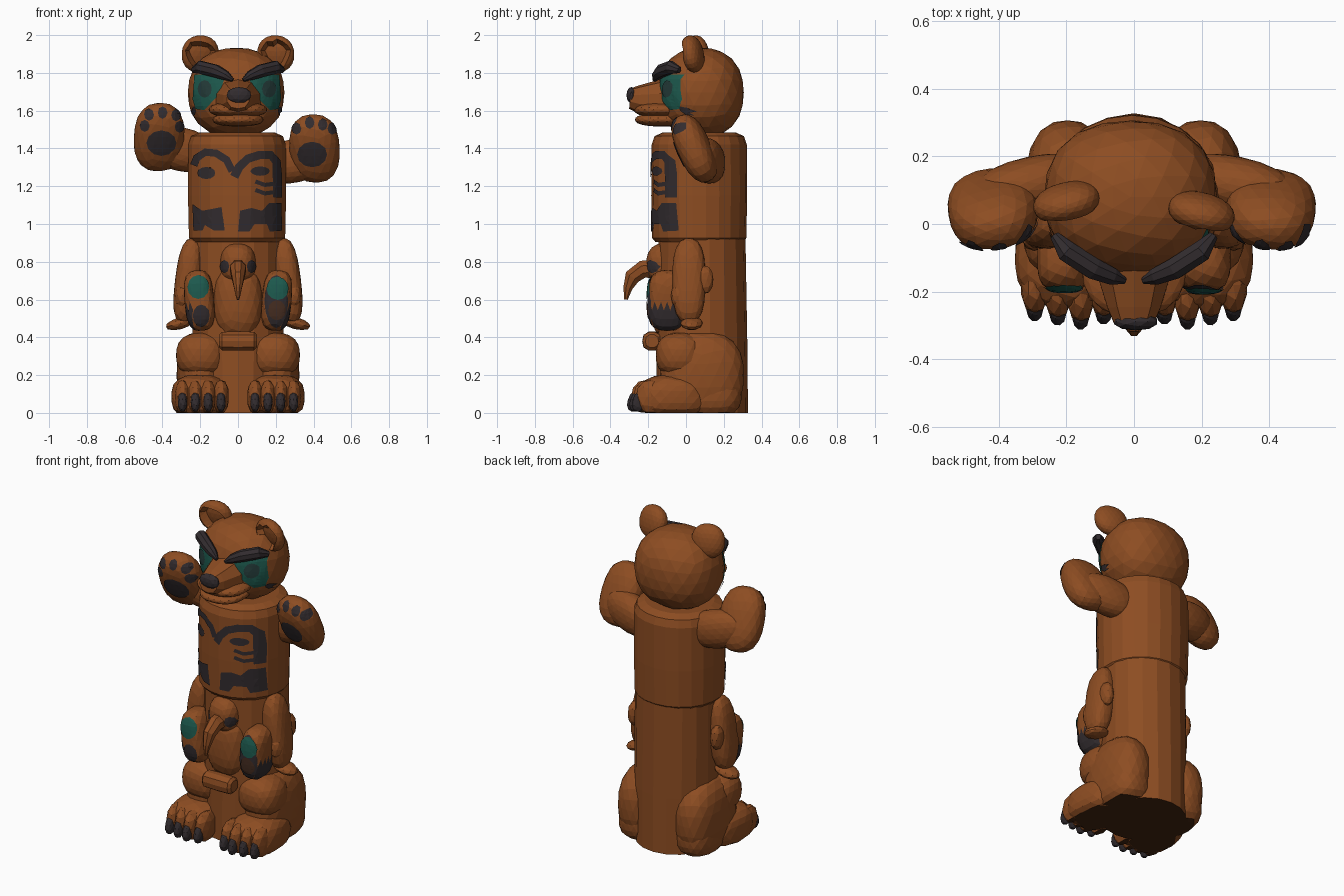
import bpy, bmesh, math
from mathutils import Vector, Euler
from mathutils.bvhtree import BVHTree

if "Cube" in bpy.data.objects:
    bpy.data.objects.remove(bpy.data.objects["Cube"])


def material(name, rgb):
    m = bpy.data.materials.new(name)
    m.diffuse_color = (*rgb, 1)
    m.use_nodes = True
    m.node_tree.nodes["Principled BSDF"].inputs["Base Color"].default_value = m.diffuse_color
    return m


WOOD = material("cedar brown", (0.268, 0.074, 0.016))
DARK = material("charcoal paint", (0.032, 0.025, 0.028))
TEAL = material("teal paint", (0.012, 0.10, 0.075))
PUPIL = material("dark teal paint", (0.018, 0.045, 0.042))
UMBER = material("dark brown paint", (0.06, 0.026, 0.015))
BASE = material("dark underside", (0.055, 0.018, 0.005))


def finish(name, bm, mat):
    me = bpy.data.meshes.new(name)
    bm.to_mesh(me)
    bm.free()
    me.materials.append(mat)
    ob = bpy.data.objects.new(name, me)
    bpy.context.collection.objects.link(ob)
    # Darker wood on the ground face
    if mat == WOOD:
        me.materials.append(BASE)
        for f in me.polygons:
            if f.center.z < .004:
                f.material_index = 1
    return ob


def blob(name, centre, half, power=2.4, rot=(0, 0, 0), mat=WOOD, sub=3):
    """Faceted rounded block, cut flat at the ground."""
    bm = bmesh.new()
    bmesh.ops.create_icosphere(bm, subdivisions=sub, radius=1)
    turn = Euler([math.radians(a) for a in rot])
    for v in bm.verts:
        k = sum(abs(c) ** power for c in v.co) ** (-1 / power)
        p = Vector([c * k * h for c, h in zip(v.co, half)])
        p.rotate(turn)
        v.co = p + Vector(centre)
        v.co.z = max(v.co.z, 0)
    return finish(name, bm, mat)


def tube(name, path, u=(1, 0, 0), power=2.0, sides=10, mat=WOOD):
    """Loft of rings; each path entry is (point, radius along u, other radius)."""
    bm = bmesh.new()
    pts = [Vector(p[0]) for p in path]
    rings = []
    for i, (_, ru, rv) in enumerate(path):
        t = (pts[min(i + 1, len(pts) - 1)] - pts[max(i - 1, 0)]).normalized()
        a = Vector(u)
        a = (a - t * a.dot(t)).normalized()
        b = t.cross(a)
        ring = []
        for j in range(sides):
            w = 2 * math.pi * (j + 0.5) / sides
            c, s = math.cos(w), math.sin(w)
            k = (abs(c) ** power + abs(s) ** power) ** (-1 / power)
            ring.append(bm.verts.new(pts[i] + a * c * k * ru + b * s * k * rv))
        rings.append(ring)
    for r, q in zip(rings, rings[1:]):
        for j in range(sides):
            n = (j + 1) % sides
            bm.faces.new((r[j], r[n], q[n], q[j]))
    bm.faces.new(rings[0])
    bm.faces.new(rings[-1])
    bmesh.ops.recalc_face_normals(bm, faces=bm.faces)
    return finish(name, bm, mat)


def paint(name, outline, target, mat=DARK, off=0.005):
    """Thin painted plate: an x/z outline projected from the front onto a part."""
    me = target.data
    tree = BVHTree.FromPolygons([v.co for v in me.vertices],
                                [tuple(p.vertices) for p in me.polygons])
    bm = bmesh.new()
    bm.faces.new([bm.verts.new((x, 0, z)) for x, z in outline])
    bmesh.ops.triangulate(bm, faces=bm.faces[:])
    for axis, k in ((Vector((1, 0, 0)), 0), (Vector((0, 0, 1)), 1)):
        lo, hi = min(p[k] for p in outline), max(p[k] for p in outline)
        for i in range(1, int((hi - lo) / 0.02) + 1):
            bmesh.ops.bisect_plane(bm, geom=bm.verts[:] + bm.edges[:] + bm.faces[:],
                                   plane_co=axis * (lo + i * 0.02), plane_no=axis)
    bmesh.ops.triangulate(bm, faces=bm.faces[:])
    for v in bm.verts:
        hit, n, _, _ = tree.ray_cast(Vector((v.co.x, -1, v.co.z)), Vector((0, 1, 0)))
        if hit is None:
            hit, n, _, _ = tree.find_nearest(v.co)
        v.co = hit + n * off
    for f in bm.faces:
        f.normal_update()
        if f.normal.y > 0:
            f.normal_flip()
    return finish(name, bm, mat)


def oval(x, z, rx, rz, n=12):
    return [(x + rx * math.cos(2 * math.pi * i / n), z + rz * math.sin(2 * math.pi * i / n))
            for i in range(n)]


def band(pts, w):
    p = [Vector(q) for q in pts]
    left, right = [], []
    for i, q in enumerate(p):
        t = (p[min(i + 1, len(p) - 1)] - p[max(i - 1, 0)]).normalized()
        n = Vector((-t.y, t.x)) * w / 2
        left.append(tuple(q + n))
        right.append(tuple(q - n))
    return left + right[::-1]


# Pole trunk
tube("lower_trunk", [((0, 0.085, z), rx, ry) for z, rx, ry in
     ((0, .235, .243), (0.35, .245, .24), (0.92, .245, .23))], power=2.05, sides=18)
chest = tube("chest", [((-.005, 0.07, z), r, r - .008) for z, r in
             ((.905, .24), (.925, .257), (1.15, .262), (1.42, .26), (1.465, .245), (1.485, .2))],
             power=2.05, sides=22)

# Painted chest design
paint("chest_brow_left", band([(-.23, 1.31), (-.215, 1.35), (-.17, 1.38), (-.115, 1.375),
                               (-.06, 1.34), (-.03, 1.28)], .04), chest)
paint("chest_brow_right", band([(-.02, 1.25), (.005, 1.3), (.05, 1.345), (.11, 1.365), (.17, 1.365),
                                (.2, 1.33), (.206, 1.26), (.206, 1.14)], .045), chest)
paint("chest_eye_left", oval(-.165, 1.27, .047, .032), chest)
paint("chest_eye_right", oval(.115, 1.28, .05, .025), chest)
for i, z in enumerate((1.215, 1.17)):
    paint("chest_stripe", band([(.09, z + .01), (.14, z - .008), (.2, z)], .022), chest)
paint("chest_mark_left", [(-.237, 1.105), (-.185, 1.07), (-.085, 1.09), (-.07, .965), (-.125, .965),
                          (-.138, .995), (-.172, .995), (-.185, .965), (-.232, .965)], chest)
paint("chest_mark_right", [(0, .96), (.01, 1.07), (.07, 1.085), (.125, 1.07), (.16, 1.11),
                           (.225, 1.11), (.23, .965), (.165, .96), (.15, 1.0), (.085, 1.0),
                           (.06, .96)], chest)

# Bear head
head = blob("head", (-.01, .08, 1.695), (.256, .226, .238), 2.3)
tube("muzzle", [((0, 0, 1.655), .16, .12), ((0, -.14, 1.655), .115, .11),
                ((0, -.25, 1.66), .08, .075), ((0, -.295, 1.665), .06, .055)], power=2.4)
blob("upper_lip", (0, -.13, 1.605), (.155, .145, .042), 2.3)
blob("lower_jaw", (0, -.125, 1.552), (.135, .145, .036), 2.4)
blob("nose", (.005, -.289, 1.682), (.066, .026, .043), 2.2, mat=DARK, sub=2)
for s in (-1, 1):
    dx = 0 if s > 0 else -.012
    # Ear with hollow front
    ear = blob("ear", (s * .2, .05 - s * .015, 1.9), (.1, .055, .1), 2.2, (12, 0, -s * 14))
    c = Vector((s * .2, .05, 1.895))
    for v in ear.data.vertices:
        d = v.co - c
        if d.y < -.01 and math.hypot(d.x, d.z) < .065:
            v.co.y += .05
    # Eye patch, pupil, cheek mark and brow
    eye = [(.06, 1.765), (.12, 1.79), (.215, 1.79), (.224, 1.66), (.21, 1.61), (.165, 1.605), (.09, 1.68)]
    paint("eye_patch", [(s * x + dx, z) for x, z in eye], head, TEAL, .005)
    paint("pupil", oval(s * .16 + dx, 1.715, .036, .045), head, PUPIL, .009)
    paint("cheek_mark", oval(s * .217 + dx, 1.6, .011, .024, 8), head, DARK, .007)
    tube("brow", [((s * .235, -.035, 1.815), .018, .015), ((s * .2, -.08, 1.83), .036, .034),
                  ((s * .12, -.132, 1.81), .036, .034), ((s * .065, -.155, 1.785), .026, .027),
                  ((s * .028, -.168, 1.762), .01, .01)], u=(0, 0, 1), sides=8, mat=DARK)

# Raised arms and paws with pads
toes = {-1: ((-.492, 1.52), (-.47, 1.578), (-.40, 1.588), (-.33, 1.575), (-.312, 1.515)),
        1: ((.312, 1.505), (.38, 1.535), (.447, 1.525), (.497, 1.505))}
for s, px, pz in ((-1, -.418, 1.46), (1, .405, 1.4)):
    blob("arm", (s * .3, .115, pz - .065), (.19, .085, .115), 2.2, (0, -s * 12, s * -12))
    paw = blob("paw", (px, .045, pz), (.133, .088, .19), 2.5, (24, 0, s * -8))
    paint("palm_pad", oval(px - s * .012, pz - .03, .078, .067), paw)
    for x, z in toes[s]:
        paint("toe_pad", oval(x, z, .025, .031, 8), paw)

# Haunches, feet and claws
for s in (-1, 1):
    blob("haunch", (s * .197, .085, .2), (.128, .222, .23), 2.5)
    blob("haunch_base", (s * .195, .13, .1), (.12, .165, .13), 2.6)
    blob("thigh_front", (s * .193, -.03, .305), (.135, .13, .12), 2.5)
    blob("foot", (s * .2, -.065, .085), (.15, .185, .118), 2.8, (0, 0, s * 6))
    for i in range(4):
        x = s * (.09 + .068 * i)
        y = -.235 + (.015, 0, .012, .025)[i]
        blob("toe", (x, y + .03, .085), (.042, .085, .09), 2.4, sub=2)
        blob("claw", (x, y - .036, .06), (.025, .038, .056), 2.4, (-18, 0, 0), DARK, 2)

# Bird carved on the belly
blob("bird_body", (0, -.08, .59), (.13, .11, .2), 2.6)
bird = blob("bird_head", (0, -.1, .79), (.095, .11, .11), 2.5)
tube("beak", [((0, -.13, .765), .05, .055), ((0, -.23, .76), .045, .05),
              ((0, -.285, .72), .036, .045), ((0, -.308, .66), .022, .026),
              ((0, -.318, .6), .008, .01)], sides=8)
tube("tail_block", [((x, -.18, .38), r, r) for x, r in
     ((-.1, .035), (-.085, .05), (0, .052), (.085, .05), (.1, .035))], u=(0, 0, 1), power=2.6)
for s in (-1, 1):
    paint("bird_eye", oval(s * .068, .775, .024, .034, 8), bird)
    blob("wing", (s * .265, .015, .7), (.068, .088, .225), 2.7, (0, -s * 7, 0))
    blob("wing_knob", (s * .285, .095, .705), (.035, .05, .075), 2.4, sub=2)
    blob("wing_tip", (s * .305, .03, .475), (.082, .06, .032), 2, (0, s * 15, 0), sub=2)
    blob("wing_bump", (s * .295, -.03, .62), (.04, .05, .07), 2.2, sub=2)
    leg = blob("bird_leg", (s * .205, -.1, .595), (.078, .1, .16), 3.2, (0, s * 5, 0))
    # Dark outer lower side of each leg
    leg.data.materials.append(DARK)
    for f in leg.data.polygons:
        if f.center.z < .56 and f.normal.x * s > .45:
            f.material_index = 2
    if s < 0:
        paint("leg_patch", oval(-.21, .665, .055, .062), leg, TEAL)
        paint("leg_mark", oval(-.195, .515, .043, .058), leg, DARK)
    else:
        paint("leg_outline", oval(.203, .59, .06, .138, 16), leg, DARK, .004)
        paint("leg_patch", oval(.21, .658, .054, .06), leg, TEAL, .009)
        paint("leg_mark", oval(.206, .545, .044, .052), leg, UMBER, .009)
